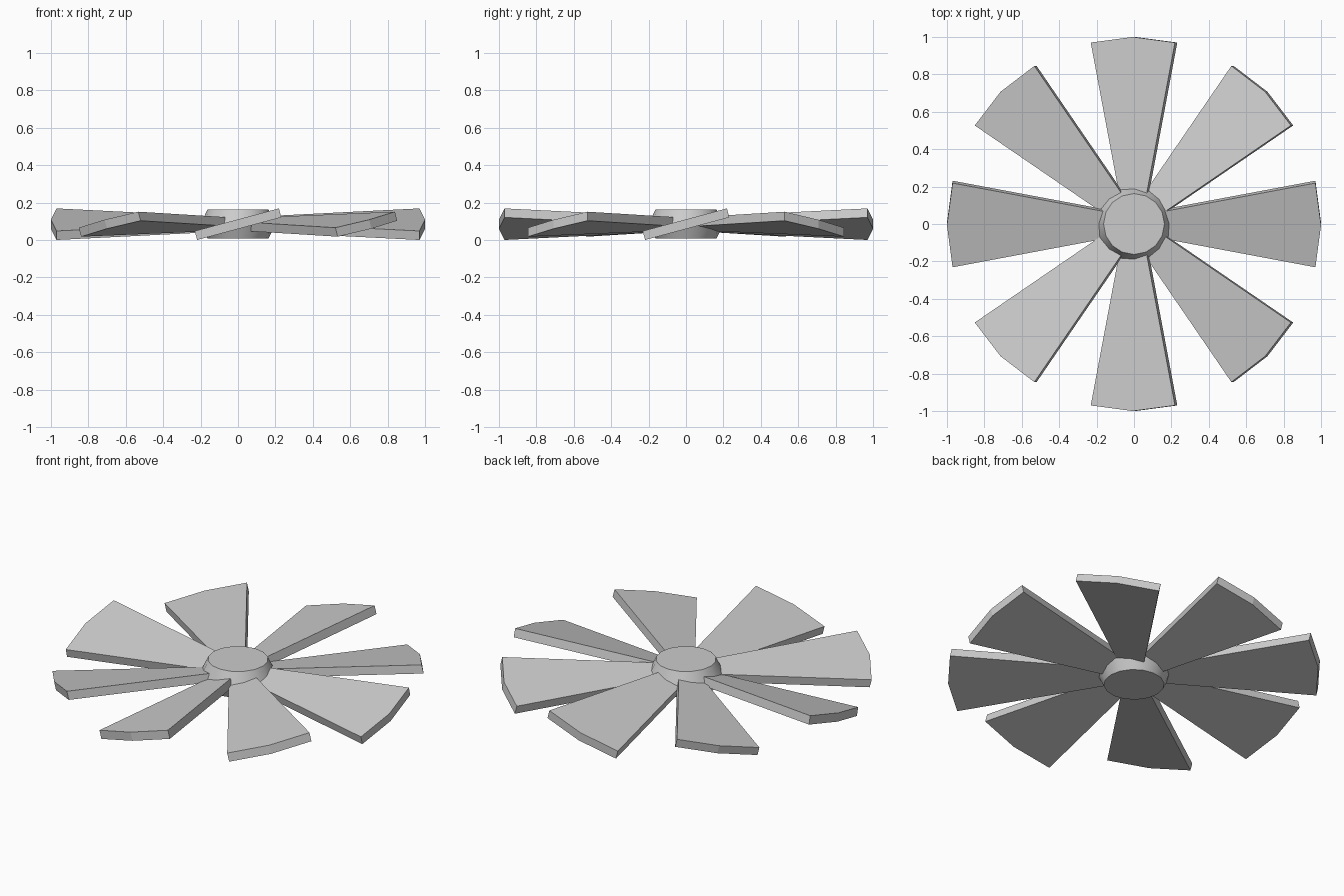
import bpy, bmesh, math
from mathutils import Vector

if "Cube" in bpy.data.objects:
    bpy.data.objects.remove(bpy.data.objects["Cube"])

MID_Z = 0.085      # height of the rotor's middle plane
THICK = 0.048      # vertical blade thickness
LEAN = 0.0125      # sideways lean of the blade edges


def new_object(name, bm):
    bmesh.ops.recalc_face_normals(bm, faces=bm.faces)
    me = bpy.data.meshes.new(name)
    bm.to_mesh(me)
    bm.free()
    ob = bpy.data.objects.new(name, me)
    bpy.context.collection.objects.link(ob)
    return ob


def blade(name, deg, slope, lean_dir):
    a = math.radians(deg)
    out = Vector((math.cos(a), math.sin(a), 0))
    side = Vector((-math.sin(a), math.cos(a), 0))
    # outline: (distance from centre, sideways offset)
    outline = [(0.1, -0.062), (0.97, -0.225), (1.0, 0), (0.97, 0.225), (0.1, 0.062)]
    bm = bmesh.new()
    rings = []
    for s in (-1, 1):
        shift = lean_dir * (LEAN / 2 * s)
        rings.append([bm.verts.new(out * r + side * w + shift +
                                   Vector((0, 0, MID_Z + slope * w + s * THICK / 2)))
                      for r, w in outline])
    low, top = rings
    n = len(outline)
    bm.faces.new(top)
    bm.faces.new(low[::-1])
    for i in range(n):
        j = (i + 1) % n
        bm.faces.new((low[i], low[j], top[j], top[i]))
    return new_object(name, bm)


# Eight blades: opposite blades share one tilt direction
for i in range(8):
    deg = -135 + 45 * i
    sign = 1 if i < 4 else -1
    slope = sign * math.tan(math.radians(15)) * (1 if i % 2 else math.sqrt(0.5))
    lean = Vector((0, -1, 0)) if deg in (0, 180) else Vector((-1, 0, 0))
    blade(f"blade_{i + 1}", deg, slope, lean)

# Hub: double-bevelled disc
SIDES = 16
bm = bmesh.new()
rings = []
for r, z in ((0.163, 0.008), (0.2, MID_Z), (0.163, 0.164)):
    rings.append([bm.verts.new((r * math.cos(2 * math.pi * k / SIDES),
                                r * math.sin(2 * math.pi * k / SIDES), z))
                  for k in range(SIDES)])
bm.faces.new(rings[0][::-1])
bm.faces.new(rings[2])
for a, b in zip(rings, rings[1:]):
    for k in range(SIDES):
        j = (k + 1) % SIDES
        bm.faces.new((a[k], a[j], b[j], b[k]))
hub = new_object("hub", bm)
bpy.context.view_layer.objects.active = hub
hub.select_set(True)
bpy.ops.object.shade_smooth_by_angle(angle=math.radians(30))
